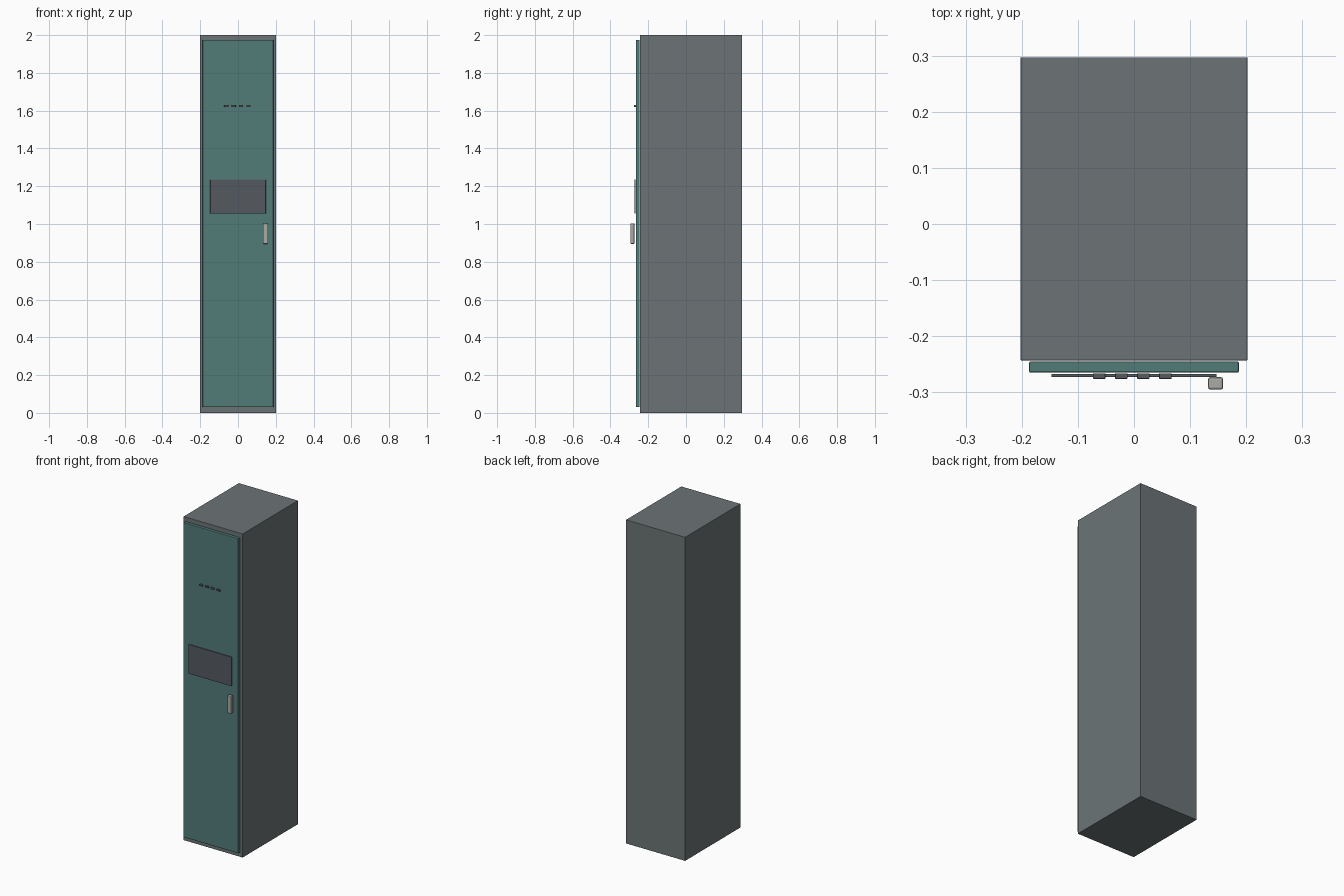
import bpy

if "Cube" in bpy.data.objects:
    bpy.data.objects.remove(bpy.data.objects["Cube"])


def material(name, rgb):
    m = bpy.data.materials.new(name)
    m.diffuse_color = (*rgb, 1)
    m.use_nodes = True
    m.node_tree.nodes["Principled BSDF"].inputs["Base Color"].default_value = m.diffuse_color
    return m


def box(name, x, y, z, mat, bevel=0.0):
    """Box from (min, max) extents, with an optional small edge bevel."""
    spans = (x, y, z)
    bpy.ops.mesh.primitive_cube_add(size=1, location=[(a + b) / 2 for a, b in spans])
    ob = bpy.context.object
    ob.name = name
    ob.scale = [b - a for a, b in spans]
    bpy.ops.object.transform_apply(location=False, rotation=False, scale=True)
    ob.data.materials.append(mat)
    if bevel:
        mod = ob.modifiers.new("edge_bevel", 'BEVEL')
        mod.width = bevel
        mod.segments = 2
    return ob


steel = material("steel_grey", (0.15, 0.175, 0.18))
teal = material("teal_paint", (0.085, 0.2, 0.19))
dark = material("dark_grey", (0.09, 0.1, 0.115))
light = material("light_metal", (0.4, 0.4, 0.38))

# Cabinet body
box("cabinet_body", (-0.202, 0.202), (-0.243, 0.297), (0, 2), steel, 0.001)

# Door, standing just proud of the body
box("door", (-0.187, 0.187), (-0.265, -0.245), (0.03, 1.975), teal, 0.003)

# Thin plate on the door
box("door_plate", (-0.147, 0.147), (-0.273, -0.267), (1.055, 1.235), dark, 0.001)

# Row of vent slats
for i in range(4):
    cx = -0.003 + (i - 1.5) * 0.0393
    box(f"vent_slat_{i + 1}", (cx - 0.011, cx + 0.011), (-0.276, -0.266),
        (1.619, 1.629), dark, 0.001)

# Handle
box("handle", (0.132, 0.159), (-0.295, -0.273), (0.895, 1.003), light, 0.004)
